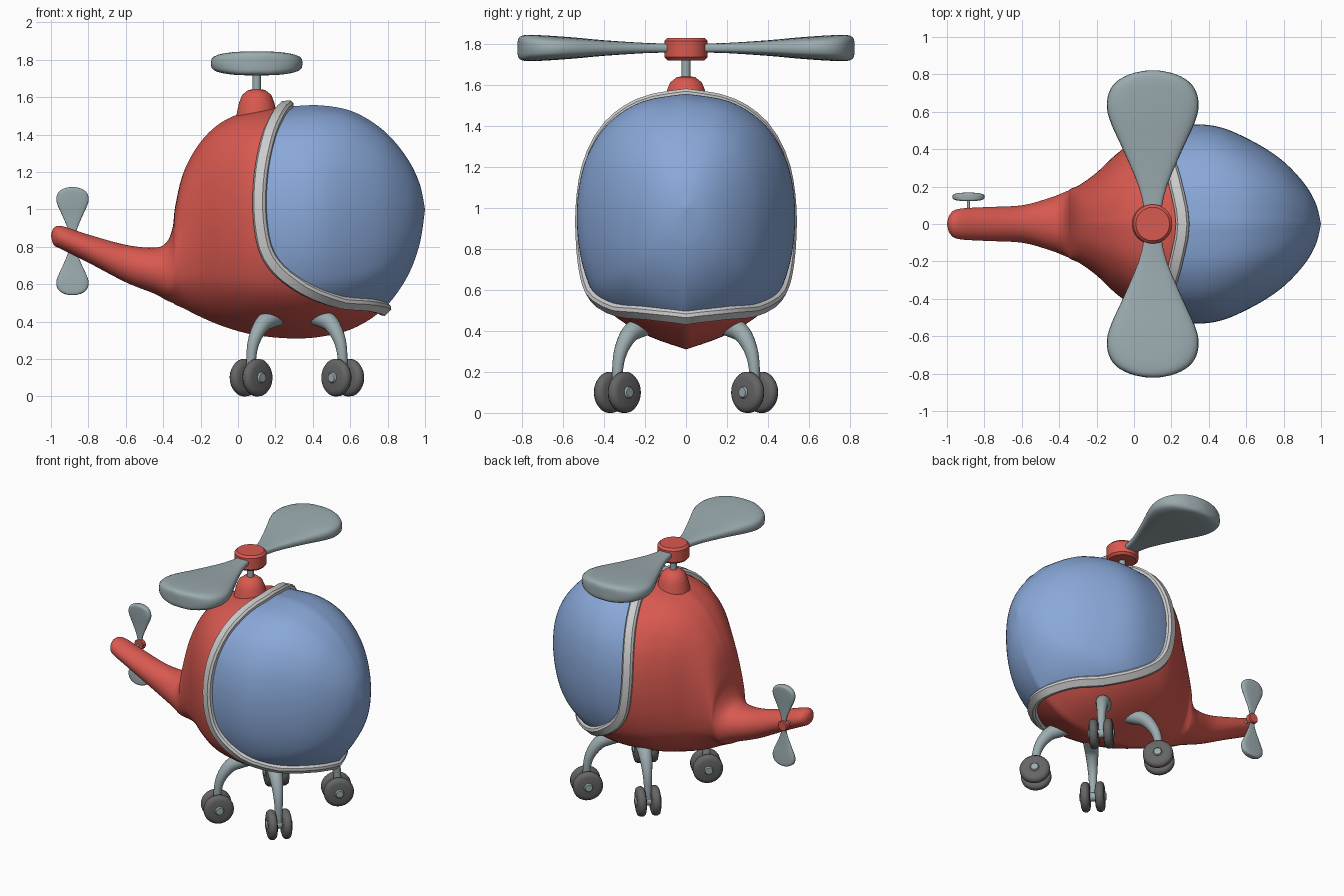
import bpy, bmesh, math
from mathutils import Vector, Matrix
from mathutils.bvhtree import BVHTree

if "Cube" in bpy.data.objects:
    bpy.data.objects.remove(bpy.data.objects["Cube"])


def material(name, rgb):
    m = bpy.data.materials.new(name)
    m.diffuse_color = (*rgb, 1)
    m.use_nodes = True
    m.node_tree.nodes["Principled BSDF"].inputs["Base Color"].default_value = m.diffuse_color
    return m


RED = material("red_paint", (0.69, 0.10, 0.08))
BLUE = material("blue_glass", (0.25, 0.39, 0.69))
STEEL = material("pale_steel", (0.33, 0.41, 0.43))
RUBBER = material("dark_rubber", (0.13, 0.13, 0.13))


def make(name, verts, faces, mat=None, angle=50):
    bm = bmesh.new()
    vs = [bm.verts.new(v) for v in verts]
    for f in faces:
        bm.faces.new([vs[i] for i in f])
    bmesh.ops.delete(bm, geom=[v for v in bm.verts if not v.link_faces], context='VERTS')
    bmesh.ops.remove_doubles(bm, verts=bm.verts, dist=0.0002)
    bmesh.ops.recalc_face_normals(bm, faces=bm.faces)
    for f in bm.faces:
        f.smooth = True
    me = bpy.data.meshes.new(name)
    bm.to_mesh(me)
    bm.free()
    me.set_sharp_from_angle(angle=math.radians(angle))
    if mat:
        me.materials.append(mat)
    ob = bpy.data.objects.new(name, me)
    bpy.context.collection.objects.link(ob)
    return ob


def loft(rings, closed=False):
    """Skin equal rings; returns vertices and faces."""
    n, m = len(rings[0]), len(rings)
    verts = [Vector(p) for r in rings for p in r]
    faces = []
    for i in range(m if closed else m - 1):
        k = (i + 1) % m
        faces += [(i*n + j, i*n + (j+1) % n, k*n + (j+1) % n, k*n + j) for j in range(n)]
    if not closed:
        faces += [tuple(range(n))[::-1], tuple(range((m-1)*n, m*n))]
    return verts, faces


def spline(pts, steps, closed=False):
    """Catmull-Rom through tuples of any length."""
    n, out = len(pts), []
    get = (lambda i: pts[i % n]) if closed else (lambda i: pts[min(max(i, 0), n - 1)])
    for i in range(n if closed else n - 1):
        for s in range(steps):
            t = s / steps
            out.append(tuple(
                0.5*(2*b + (c-a)*t + (2*a-5*b+4*c-d)*t*t + (3*b-a-3*c+d)*t**3)
                for a, b, c, d in zip(get(i-1), get(i), get(i+1), get(i+2))))
    if not closed:
        out.append(tuple(pts[-1]))
    return out


def lathe(name, profile, origin, axis, mat, sides=28):
    axis = Vector(axis).normalized()
    u = axis.orthogonal().normalized()
    v = axis.cross(u)
    ang = [2*math.pi*k/sides for k in range(sides)]
    rings = [[Vector(origin) + axis*h + (u*math.cos(a) + v*math.sin(a))*r for a in ang]
             for r, h in profile]
    return make(name, *loft(rings), mat, 40)


# Fuselage surface: stations of x, bottom, top, half width, roundness blend
stations = [
    (-1.0, .86, .86, 0, 0), (-.985, .81, .90, .05, 0), (-.94, .785, .91, .08, 0),
    (-.8, .715, .865, .09, 0), (-.6, .61, .81, .10, 0), (-.45, .55, .795, .14, .2),
    (-.385, .515, .82, .165, .4), (-.35, .50, .90, .18, .6), (-.335, .49, 1.02, .19, .7),
    (-.29, .47, 1.2, .21, .8), (-.2, .425, 1.36, .275, 1), (-.08, .375, 1.47, .385, 1),
    (.08, .33, 1.53, .49, 1), (.28, .31, 1.55, .53, 1), (.45, .32, 1.555, .52, 1),
    (.62, .365, 1.52, .45, 1), (.78, .47, 1.42, .35, 1), (.9, .63, 1.28, .23, .8),
    (.97, .81, 1.14, .115, .5), (1.0, 1.0, 1.0, 0, 0)]
section = [(0, 0), (.33, .05), (.62, .12), (.82, .2), (.92, .29), (.98, .4), (1, .53),
           (.97, .66), (.88, .78), (.7, .89), (.4, .97), (0, 1)]
half = spline(section, 4)
rings = []
for x, zb, zt, w, k in spline(stations, 8):
    side = []
    for i, (sy, sz) in enumerate(half):
        a = math.pi * i / (len(half) - 1)
        y = k*sy + (1-k)*math.sin(a)
        z = k*sz + (1-k)*(1 - math.cos(a))/2
        side.append((x, max(w, 0)*y, zb + (zt-zb)*z))
    rings.append(side + [(x, -y, z) for x, y, z in side[-2:0:-1]])
verts, faces = loft(rings)
faces = faces[:-2]
surface = BVHTree.FromPolygons(verts, faces)

# Window edge path, snapped to the fuselage
edge = [(.26, 0, 1.56), (.22, .22, 1.5), (.17, .37, 1.4), (.125, .48, 1.2), (.115, .51, 1.0),
        (.145, .50, .8), (.22, .48, .68), (.35, .45, .585), (.55, .32, .515),
        (.70, .19, .495), (.78, 0, .47)]
loop = spline(edge + [(x, -y, z) for x, y, z in edge[-2:0:-1]], 3, True)
snapped = []
for p in loop:
    q, n, _, _ = surface.find_nearest(Vector(p))
    if n.dot(q - Vector((.3, 0, 1))) < 0:
        n = -n
    if abs(p[1]) < .005:
        q.y = n.y = 0
    snapped.append((q, n.normalized()))
border = sorted((q.z, q.x) for q, n in snapped[:3*(len(edge) - 1) + 1])


def is_window(f):
    c = sum((verts[i] for i in f), Vector()) / len(f)
    if c.z <= border[0][0]:
        return False
    for (z0, x0), (z1, x1) in zip(border, border[1:]):
        if c.z <= z1:
            return c.x > x0 + (x1-x0)*(c.z-z0)/max(z1-z0, 1e-6)
    return c.x > border[-1][1]


make("fuselage", verts, [f for f in faces if not is_window(f)], RED)
make("canopy_glass", verts, [f for f in faces if is_window(f)], BLUE)

# Window trim: bevelled strip swept round the edge
strip = [(-.036, -.03), (-.036, .018), (-.024, .032), (.024, .032), (.036, .018), (.036, -.03)]
trim = []
for i, (q, n) in enumerate(snapped):
    t = (snapped[(i+1) % len(snapped)][0] - snapped[i-1][0]).normalized()
    b = t.cross(n).normalized()
    trim.append([q + b*u + n*v for u, v in strip])
make("window_trim", *loft(trim, True), None, 35)

# Mast and its base
lathe("mast_base", [(.125, 1.44), (.108, 1.51), (.095, 1.57), (.078, 1.612), (.045, 1.638), (0, 1.645)],
      (.1, 0, 0), (0, 0, 1), RED)
lathe("mast", [(.022, 1.6), (.022, 1.76)], (.1, 0, 0), (0, 0, 1), STEEL, 16)
lathe("tail_rotor_shaft", [(.009, .04), (.009, .15)], (-.885, 0, .83), (0, 1, 0), STEEL, 12)


# Rotors: the tail rotor is a small turned copy of the main one
def rotor(name, M, scale):
    blade = [(.06, .043, .022), (.2, .075, .025), (.4, .16, .038), (.53, .22, .05), (.62, .245, .057),
             (.70, .235, .062), (.76, .195, .064), (.80, .125, .06), (.818, .05, .045), (.822, .01, .02)]
    power = lambda c: math.copysign(abs(c)**.6, c)
    for sign, label in ((1, "left"), (-1, "right")):
        rs = []
        for y, w, h in spline(blade, 3):
            rs.append([M @ Vector((w*power(math.cos(a)), sign*y, h*power(math.sin(a))))
                       for a in (2*math.pi*k/28 for k in range(28))])
        make(f"{name}_blade_{label}", *loft(rs), STEEL)
    hub = [(0, -.06), (.09, -.06), (.105, -.045), (.105, .035), (.09, .05), (0, .05)]
    lathe(name + "_hub", [(r*scale, h*scale) for r, h in hub],
          M.translation, M.to_3x3() @ Vector((0, 0, 1)), RED)


rotor("main_rotor", Matrix.Translation((.1, 0, 1.78)), 1)
rotor("tail_rotor", Matrix.Translation((-.885, .145, .83))
      @ Matrix.Rotation(math.pi/2, 4, 'X') @ Matrix.Scale(.352, 4), .352)

# Four curved legs, each with a pair of wheels set across the diagonal
leg_path = [(.15, .43, .05), (.105, .415, .05), (.06, .385, .044), (.02, .31, .034),
            (.002, .22, .027), (0, .09, .024)]  # inward offset, height, radius
tyre = [(0, -.03), (.07, -.03), (.09, -.024), (.1, -.01), (.1, .01), (.09, .024), (.07, .03), (0, .03)]
for sx, fore in ((-1, "rear"), (1, "front")):
    for sy, lat in ((-1, "right"), (1, "left")):
        tag = f"{fore}_{lat}"
        foot = Vector((.315 + sx*.245, sy*.335, 0))
        inward = Vector((-sx, -sy, 0))
        axle = Vector((-sy, sx, 0)).normalized()
        path = [(foot + inward*d + Vector((0, 0, z)), r) for d, z, r in spline(leg_path, 4)]
        tube = []
        for i, (p, r) in enumerate(path):
            t = path[min(i+1, len(path)-1)][0] - path[max(i-1, 0)][0]
            side = t.normalized().cross(axle)
            tube.append([p + (axle*math.cos(a) + side*math.sin(a))*r
                         for a in (2*math.pi*k/16 for k in range(16))])
        make("leg_" + tag, *loft(tube), STEEL)
        centre = foot + Vector((0, 0, .1))
        lathe("axle_" + tag, [(0, -.088), (.024, -.088), (.03, -.08), (.03, .08), (.024, .088), (0, .088)],
              centre, axle, STEEL, 16)
        for s in (-1, 1):
            lathe(f"wheel_{tag}_{'inner' if s < 0 else 'outer'}", tyre, centre + axle*s*.048, axle, RUBBER)
